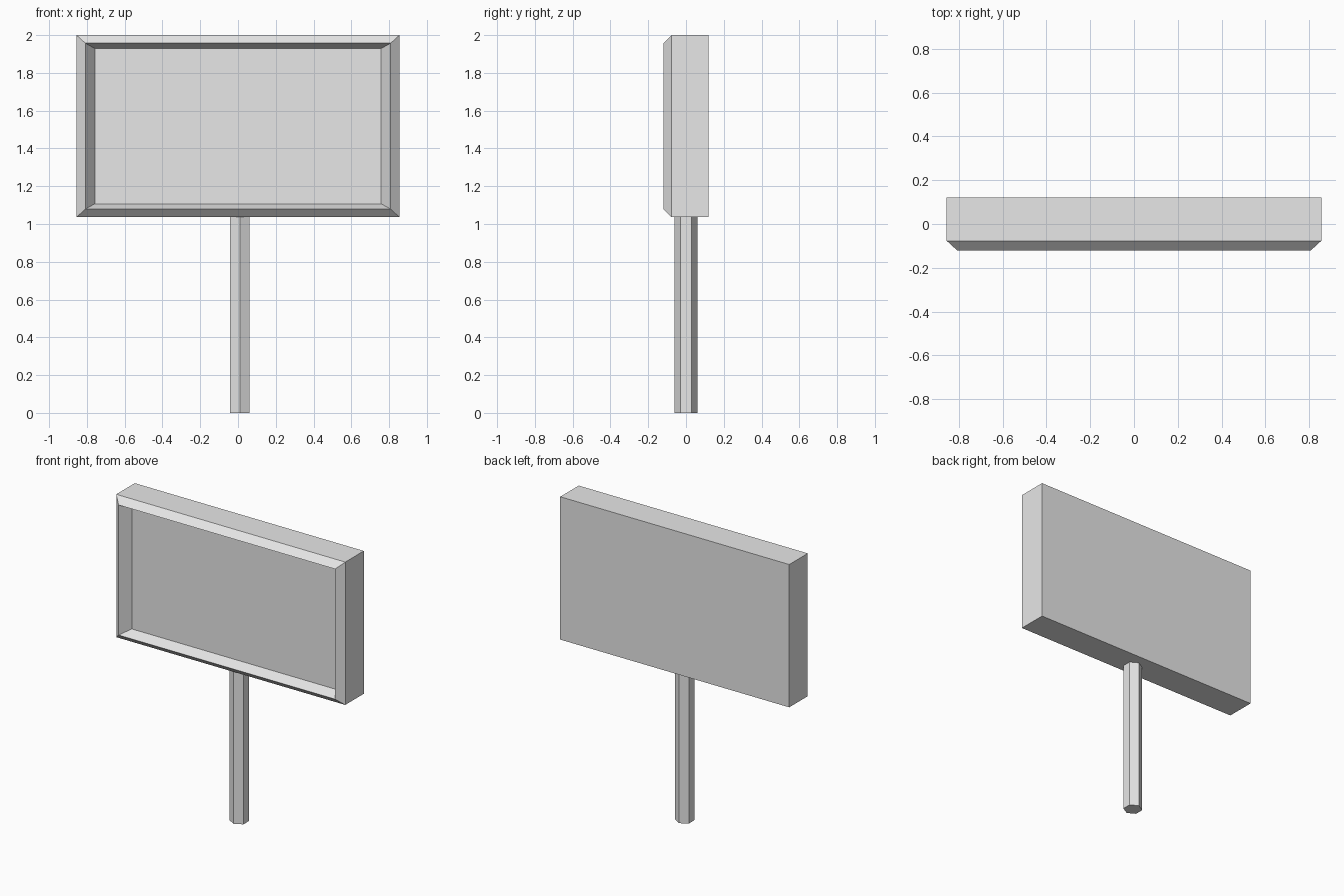
import bpy
import bmesh
import math

cube = bpy.data.objects.get("Cube")
if cube:
    bpy.data.objects.remove(cube, do_unlink=True)

grey = bpy.data.materials.new("plain_grey")
grey.use_nodes = True
GREY = (0.8, 0.8, 0.8, 1.0)
grey.diffuse_color = GREY
grey.node_tree.nodes["Principled BSDF"].inputs["Base Color"].default_value = GREY


def add_object(name, bm):
    bmesh.ops.recalc_face_normals(bm, faces=bm.faces[:])
    mesh = bpy.data.meshes.new(name)
    bm.to_mesh(mesh)
    bm.free()
    mesh.materials.append(grey)
    obj = bpy.data.objects.new(name, mesh)
    bpy.context.collection.objects.link(obj)
    return obj


# Sign board: rectangles from back to recessed panel, as (half width, half height, y)
MID_Z = 1.518
sections = [
    (0.855, 0.482, 0.12),    # back
    (0.855, 0.482, -0.077),  # start of the bevel
    (0.808, 0.439, -0.12),   # front lip
    (0.758, 0.411, -0.05),   # recessed panel
]
bm = bmesh.new()
rings = []
for w, h, y in sections:
    corners = [(-1, -1), (1, -1), (1, 1), (-1, 1)]
    rings.append([bm.verts.new((sx * w, y, MID_Z + sz * h)) for sx, sz in corners])
for a, b in zip(rings, rings[1:]):
    for i in range(4):
        j = (i + 1) % 4
        bm.faces.new((a[i], a[j], b[j], b[i]))
bm.faces.new(rings[0])
bm.faces.new(rings[-1])
add_object("sign_board", bm)

# Six-sided post, with corners facing front and back
POST_TOP = 1.036
bm = bmesh.new()
bmesh.ops.create_cone(bm, cap_ends=True, segments=6, radius1=0.06, radius2=0.06, depth=POST_TOP)
for v in bm.verts:
    angle = round(math.atan2(v.co.y, v.co.x) / (math.pi / 3) - 0.5) * math.pi / 3 + math.pi / 6
    v.co.x, v.co.y = 0.06 * math.cos(angle), 0.06 * math.sin(angle)
post = add_object("post", bm)
post.location = (0.01, 0, POST_TOP / 2)
